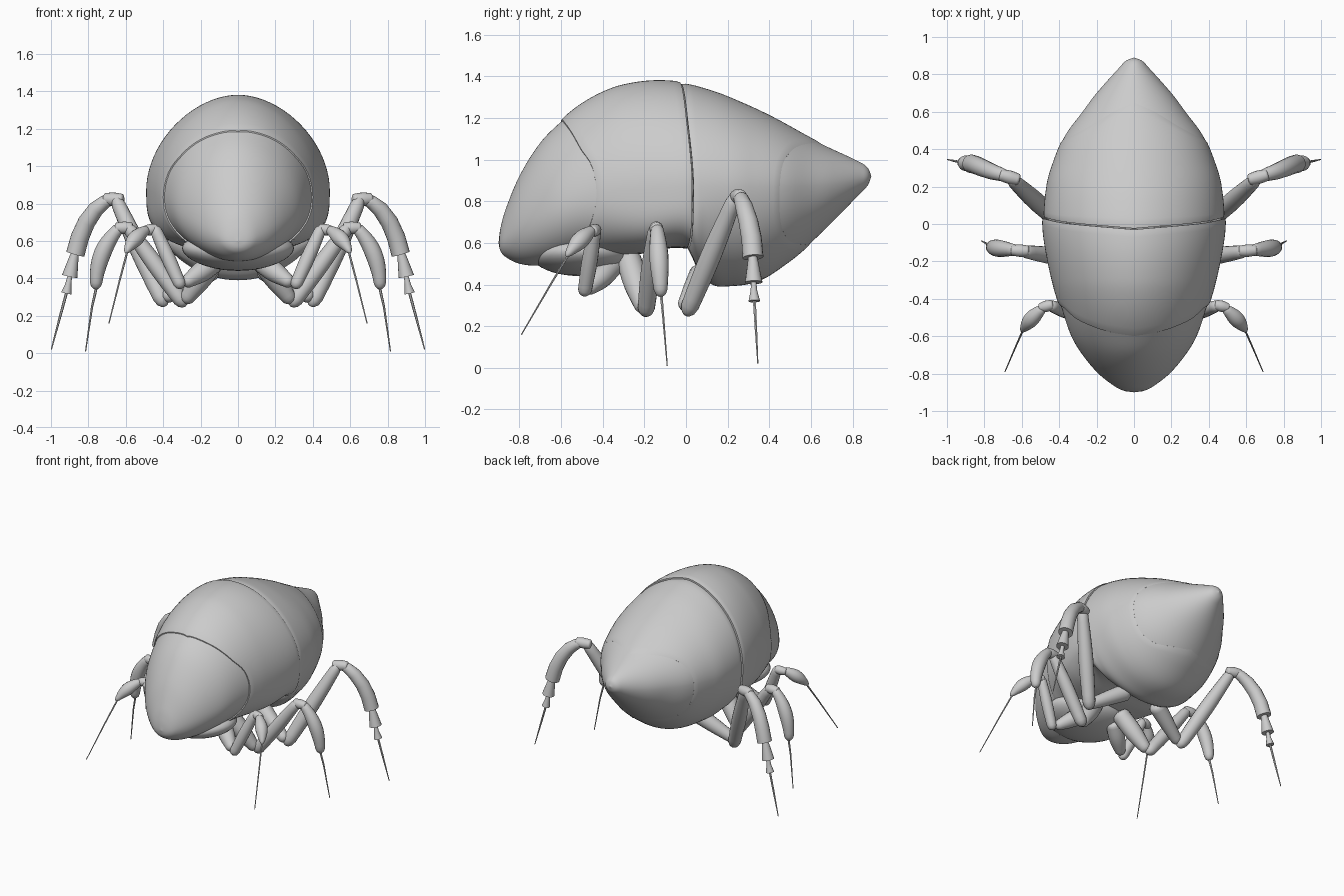
import bpy, bmesh, math
from mathutils import Vector

if "Cube" in bpy.data.objects:
    bpy.data.objects.remove(bpy.data.objects["Cube"])

grey = bpy.data.materials.new("shell grey")
grey.diffuse_color = (0.6, 0.6, 0.6, 1)
grey.use_nodes = True
grey.node_tree.nodes["Principled BSDF"].inputs["Base Color"].default_value = grey.diffuse_color


def curve(pts):
    """Smooth interpolation through (position, value) pairs."""
    slopes = []
    for i in range(len(pts)):
        a, b = pts[max(i - 1, 0)], pts[min(i + 1, len(pts) - 1)]
        slopes.append((b[1] - a[1]) / (b[0] - a[0]))

    def f(x):
        x = min(max(x, pts[0][0]), pts[-1][0])
        i = 0
        while i < len(pts) - 2 and x > pts[i + 1][0]:
            i += 1
        (x0, v0), (x1, v1) = pts[i], pts[i + 1]
        h = x1 - x0
        t = (x - x0) / h
        return ((2*t**3 - 3*t*t + 1) * v0 + (t**3 - 2*t*t + t) * h * slopes[i]
                + (3*t*t - 2*t**3) * v1 + (t**3 - t*t) * h * slopes[i + 1])
    return f


# Body profiles along y
top = curve([(-.9, .6), (-.893, .66), (-.87, .75), (-.8, .92), (-.7, 1.08), (-.59, 1.19),
             (-.5, 1.26), (-.4, 1.315), (-.3, 1.35), (-.15, 1.37), (0, 1.36), (.1, 1.335),
             (.2, 1.3), (.4, 1.21), (.64, 1.08), (.84, .985), (.875, .957), (.89, .92)])
bottom = curve([(-.9, .6), (-.893, .565), (-.87, .535), (-.8, .5), (-.7, .49), (-.6, .5),
                (-.4, .54), (-.2, .56), (0, .58), (.06, .47), (.12, .405), (.2, .395),
                (.35, .42), (.5, .515), (.6, .6), (.84, .84), (.875, .88), (.89, .92)])
width = curve([(-.9, 0), (-.893, .05), (-.87, .1), (-.8, .19), (-.7, .275), (-.6, .335),
               (-.43, .393), (-.3, .43), (-.1, .47), (.03, .48), (.2, .465), (.3, .44),
               (.47, .37), (.6, .275), (.7, .2), (.84, .075), (.875, .04), (.89, 0)])
middle = curve([(-.9, .6), (-.8, .68), (-.6, .78), (-.4, .84), (0, .87), (.4, .87),
                (.7, .88), (.89, .92)])
squareness = curve([(-.9, 2), (-.5, 2.2), (-.2, 3.3), (0, 3.3), (.1, 2.2), (.3, 2), (.9, 2)])

# Seams between the plates: angle from the top in degrees -> y
head_seam = curve([(0, -.6), (25, -.575), (55, -.51), (72, -.45), (90, -.43), (108, -.45),
                   (140, -.51), (180, -.6)])
waist_seam = curve([(0, -.03), (45, .0), (90, .03), (180, 0)])
tail_seam = curve([(0, .65), (25, .6), (50, .51), (68, .465), (90, .45), (117, .455),
                   (135, .49), (155, .56), (180, .6)])


def body_point(y, deg, grow):
    a = math.radians(deg)
    s, c = math.sin(a), math.cos(a)
    n = 1.88 if c > 0 else squareness(y)
    zc = middle(y)
    h = top(y) - zc if c > 0 else zc - bottom(y)
    x = (width(y) + grow) * math.copysign(abs(s) ** (2 / n), s)
    z = zc + (h + grow) * math.copysign(abs(c) ** (2 / n), c)
    return Vector((x, y, z))


def loft(bm, rings):
    """Skin a list of closed rings and cap both ends."""
    vs = [[bm.verts.new(p) for p in r] for r in rings]
    n = len(vs[0])
    for r, q in zip(vs, vs[1:]):
        for i in range(n):
            bm.faces.new((r[i], r[(i + 1) % n], q[(i + 1) % n], q[i]))
    bm.faces.new(vs[0])
    bm.faces.new(vs[-1][::-1])
    bmesh.ops.recalc_face_normals(bm, faces=bm.faces)


def finish(name, bm, angle=40, mirror=False):
    me = bpy.data.meshes.new(name)
    bm.to_mesh(me)
    bm.free()
    me.materials.append(grey)
    ob = bpy.data.objects.new(name, me)
    bpy.context.collection.objects.link(ob)
    if mirror:
        m = ob.modifiers.new("Mirror", 'MIRROR')
        m.use_bisect_axis[0] = False
    bpy.ops.object.select_all(action='DESELECT')
    ob.select_set(True)
    bpy.context.view_layer.objects.active = ob
    bpy.ops.object.shade_smooth_by_angle(angle=math.radians(angle))
    return ob


def plate(name, start, end, grow, ease=lambda t: t, lips=(True, True), steps=28, n=80):
    rings = []
    for k in range(steps + 1):
        t = ease(k / steps)
        ring = []
        for i in range(n):
            deg = 360 * i / n
            d = min(deg, 360 - deg)
            y = start(d) * (1 - t) + end(d) * t
            # plate edges round over where they meet a seam
            edge = min(k if lips[0] else 9, steps - k if lips[1] else 9)
            ring.append(body_point(y, deg, 0 if grow == 0 else grow - (.004 if edge == 0 else 0)))
        rings.append(ring)

    def inner(ring):
        return [Vector((p.x * .94, p.y, .85 + (p.z - .85) * .94)) for p in ring]
    if lips[0]:
        rings.insert(0, inner(rings[0]))
    if lips[1]:
        rings.append(inner(rings[-1]))
    bm = bmesh.new()
    loft(bm, rings)
    return finish(name, bm)


# Body plates, the middle one overlapping its neighbours
plate("head_shield", lambda d: -.8999, lambda d: head_seam(d) + .012, 0,
      lambda t: t ** 2, (False, True))
plate("middle_shell", head_seam, waist_seam, .011)
plate("rear_shell", lambda d: waist_seam(d) + .006, tail_seam, .004)
plate("tail_cap", lambda d: tail_seam(d) - .02, lambda d: .8899, -.004 * 0,
      lambda t: 1 - (1 - t) ** 2, (True, False))

# Chin plate under the head
bm = bmesh.new()
bmesh.ops.create_uvsphere(bm, u_segments=40, v_segments=20, radius=1)
for v in bm.verts:
    v.co = Vector((v.co.x * .3, -.5 + v.co.y * .24, .54 + v.co.z * .1 + .25 * (v.co.x * .3) ** 2))
finish("chin_plate", bm)


def tube(name, pts, n=16):
    """Limb segment through (x, y, z, radius) points, mirrored to the other side."""
    ps = [Vector(p[:3]) for p in pts]
    rings = []
    for i, p in enumerate(ps):
        d = (ps[min(i + 1, len(ps) - 1)] - ps[max(i - 1, 0)]).normalized()
        u = d.cross(Vector((0, 1, 0))).normalized()
        w = d.cross(u)
        rings.append([p + (u * math.cos(a) + w * math.sin(a)) * pts[i][3]
                      for a in (2 * math.pi * k / n for k in range(n))])
    bm = bmesh.new()
    loft(bm, rings)
    finish(name, bm, 50, True)


def limb(name, a, b, r0, rm, r1, bulge=(0, 0, 0)):
    """Rounded segment from a to b, bowed by bulge."""
    a, b, g = Vector(a), Vector(b), Vector(bulge)
    radius = curve([(0, r0), (.5, rm), (1, r1)])
    pts = []
    for k in range(17):
        t = (1 - math.cos(math.pi * k / 16)) / 2
        cap = min(1, math.sqrt(max(0, 1 - (1 - min(t, 1 - t) / .09) ** 2))) if min(t, 1 - t) < .09 else 1
        pts.append((*(a.lerp(b, t) + g * 4 * t * (1 - t)), max(radius(t) * cap, .002)))
    tube(name, pts)


# Front legs
limb("front_coxa", (.1, -.34, .5), (.29, -.48, .37), .05, .055, .03)
limb("front_femur", (.3, -.49, .345), (.45, -.435, .68), .032, .038, .03)
limb("front_knee", (.43, -.43, .665), (.51, -.45, .655), .025, .03, .022)
limb("front_tibia", (.48, -.445, .665), (.6, -.575, .535), .022, .042, .012, (.01, 0, .01))
tube("front_bristle", [(.59, -.56, .55, .006), (.63, -.65, .4, .005), (.69, -.79, .16, .003)], 6)

# Middle legs
limb("middle_coxa", (.1, -.28, .54), (.29, -.2, .27), .06, .06, .035)
limb("middle_femur", (.28, -.195, .25), (.6, -.145, .69), .04, .046, .033)
limb("middle_knee", (.56, -.145, .67), (.66, -.14, .67), .028, .033, .026)
limb("middle_tibia", (.62, -.14, .685), (.76, -.12, .34), .028, .046, .03, (.035, 0, .02))
tube("middle_bristle", [(.755, -.12, .36, .008), (.78, -.11, .25, .006), (.815, -.09, .01, .003)], 6)

# Rear legs
limb("rear_coxa", (.12, .08, .46), (.4, -.01, .29), .06, .05, .035)
limb("rear_femur", (.39, 0, .25), (.66, .245, .84), .042, .05, .035)
limb("rear_knee", (.61, .235, .82), (.72, .265, .825), .03, .036, .03)
tube("rear_tibia", [(.66, .25, .825, .01), (.67, .253, .825, .028), (.71, .265, .81, .036),
                    (.76, .28, .77, .043), (.81, .3, .7, .047), (.845, .315, .62, .049),
                    (.87, .322, .53, .05)])
tube("rear_upper_tarsus", [(.87, .32, .54, .02), (.88, .322, .5, .027), (.9, .325, .41, .042)])
tube("rear_lower_tarsus", [(.898, .325, .42, .012), (.907, .326, .37, .016), (.918, .328, .32, .028)])
tube("rear_bristle", [(.915, .328, .33, .008), (.95, .335, .2, .007), (.998, .345, .02, .003)], 6)
